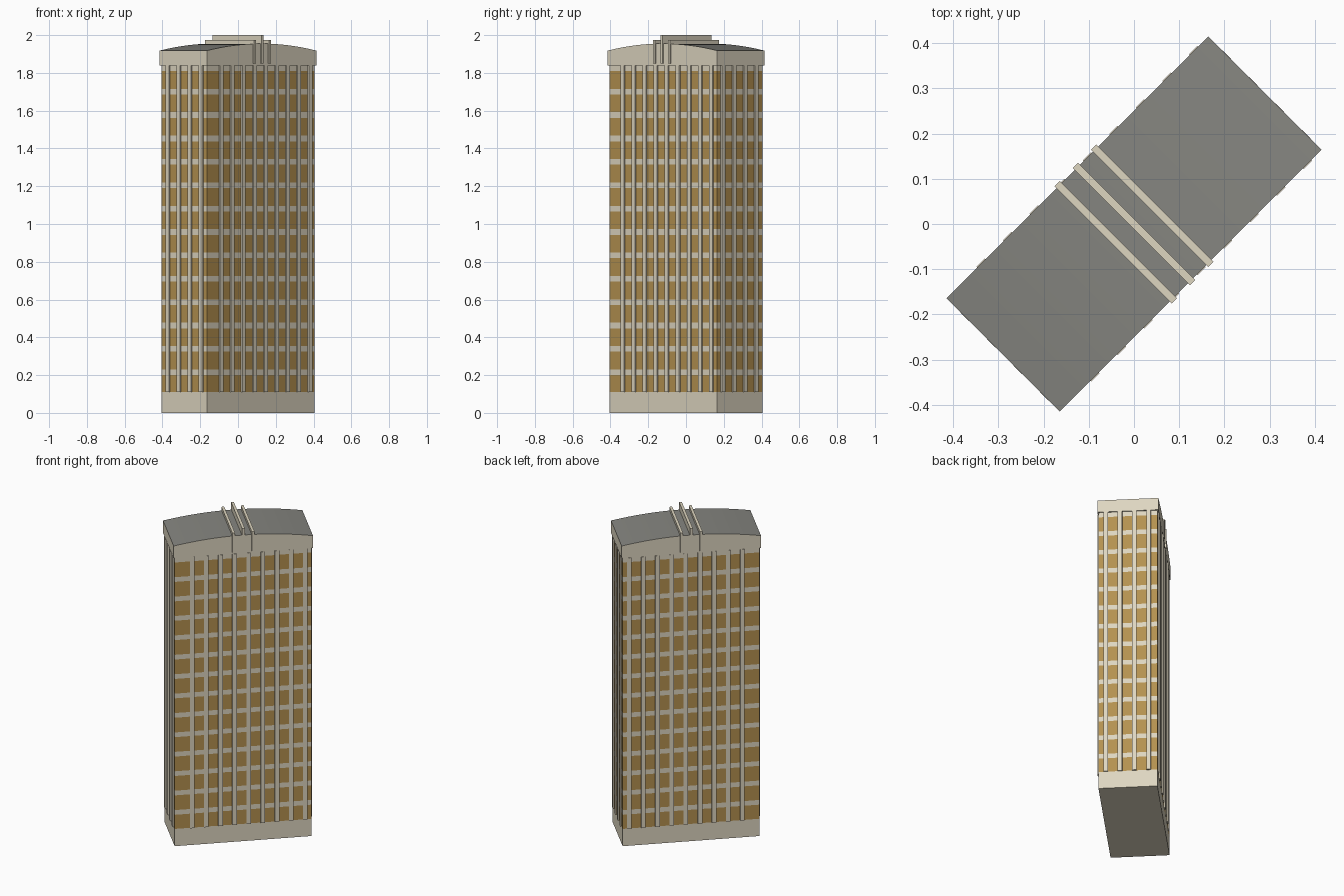
import bpy, bmesh, math
from mathutils import Matrix

if "Cube" in bpy.data.objects:
    bpy.data.objects.remove(bpy.data.objects["Cube"])

TURN = Matrix.Rotation(math.radians(45), 4, 'Z')   # tower stands diagonally


def material(name, rgb):
    m = bpy.data.materials.new(name)
    m.diffuse_color = (*rgb, 1)
    m.use_nodes = True
    m.node_tree.nodes["Principled BSDF"].inputs["Base Color"].default_value = m.diffuse_color
    return m


STONE = material("pale stone", (0.73, 0.67, 0.53))
GLASS = material("golden glass", (0.46, 0.285, 0.08))
ROOF = material("grey roof", (0.235, 0.235, 0.215))


def add_box(bm, x0, x1, y0, y1, z0, z1):
    m = Matrix.Translation(((x0 + x1) / 2, (y0 + y1) / 2, (z0 + z1) / 2)) \
        @ Matrix.Diagonal((x1 - x0, y1 - y0, z1 - z0, 1))
    bmesh.ops.create_cube(bm, size=1, matrix=m)


def finish(bm, name, *mats):
    bmesh.ops.recalc_face_normals(bm, faces=bm.faces)
    bm.transform(TURN)
    me = bpy.data.meshes.new(name)
    bm.to_mesh(me)
    bm.free()
    for m in mats:
        me.materials.append(m)
    ob = bpy.data.objects.new(name, me)
    bpy.context.collection.objects.link(ob)
    return ob


HU, HV = 0.402, 0.171          # half length and half width of the walls
Z_BASE, Z_CAP = 0.11, 1.84
PITCH, BAND = 0.1238, 0.015    # storey height, half height of a floor band

# plinth
bm = bmesh.new()
add_box(bm, -HU, HU, -HV, HV, 0, Z_BASE)
finish(bm, "plinth", STONE)

# walls, cut into window rows and floor bands
bm = bmesh.new()
add_box(bm, -HU, HU, -HV, HV, Z_BASE, Z_CAP)
bands = [0.215 + PITCH * i for i in range(14)]
for z in bands:
    for cut in (z - BAND, z + BAND):
        if cut < Z_CAP - 0.003:
            bmesh.ops.bisect_plane(bm, geom=bm.verts[:] + bm.edges[:] + bm.faces[:],
                                   plane_co=(0, 0, cut), plane_no=(0, 0, 1))
for f in bm.faces:
    z = f.calc_center_median().z
    f.material_index = 0 if any(abs(z - b) < BAND for b in bands) else 1
finish(bm, "walls", STONE, GLASS)

# vertical pilasters on all four sides
bm = bmesh.new()
W, OUT = 0.013, 0.008
for i in range(9):
    u = -0.30 + 0.083 * i
    for s in (-1, 1):
        a, b = sorted((s * (HV - 0.005), s * (HV + OUT)))
        add_box(bm, u - W, u + W, a, b, Z_BASE, Z_CAP)
for i in range(4):
    v = -0.129 + 0.083 * i
    for s in (-1, 1):
        a, b = sorted((s * (HU - 0.005), s * (HU + OUT)))
        add_box(bm, a, b, v - W, v + W, Z_BASE, Z_CAP)
finish(bm, "pilasters", STONE)

# cap with a gently arched grey roof
CU, CV, SEG = 0.409, 0.177, 16
bm = bmesh.new()
outline = [(-CU, Z_CAP), (CU, Z_CAP)]
for i in range(SEG + 1):
    t = 1 - 2 * i / SEG
    outline.append((CU * t, 1.918 + 0.037 * (1 - t * t)))
face = bm.faces.new([bm.verts.new((u, -CV, z)) for u, z in outline])
ext = bmesh.ops.extrude_face_region(bm, geom=[face], use_keep_orig=True)
bmesh.ops.translate(bm, vec=(0, 2 * CV, 0),
                    verts=[g for g in ext["geom"] if isinstance(g, bmesh.types.BMVert)])
bmesh.ops.recalc_face_normals(bm, faces=bm.faces)
for f in bm.faces:
    if f.normal.z > 0.5:
        f.material_index = 1
cap = finish(bm, "arched_cap", STONE, ROOF)
bpy.context.view_layer.objects.active = cap
cap.select_set(True)
bpy.ops.object.shade_smooth_by_angle(angle=math.radians(30))

# three fins crossing the roof, the middle one tallest
bm = bmesh.new()
for u, top in ((-0.057, 1.975), (0, 2.0), (0.057, 1.975)):
    add_box(bm, u - 0.008, u + 0.008, -CV - 0.006, CV + 0.006, 1.85, top)
finish(bm, "roof_fins", STONE)
